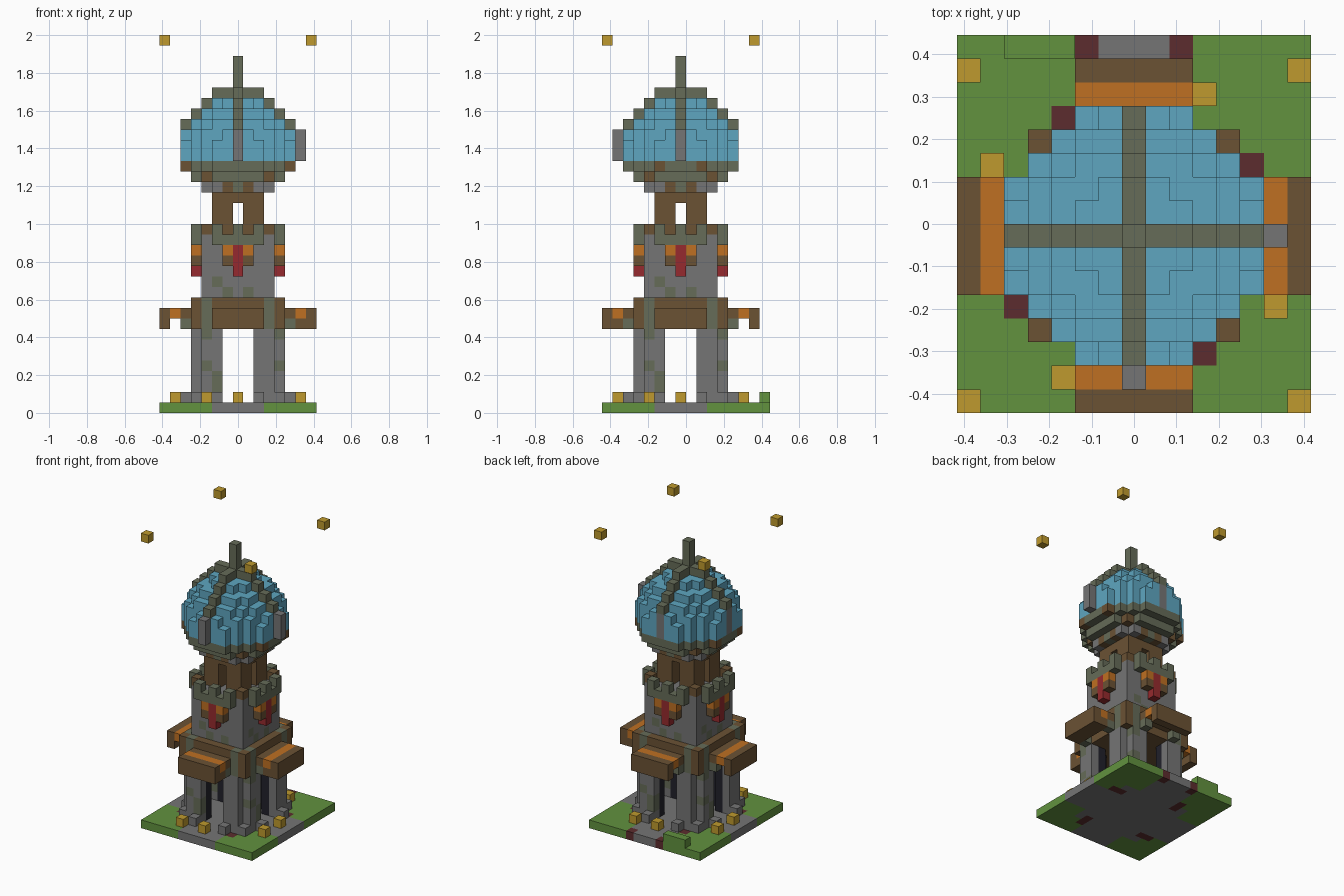
import bpy, bmesh
from mathutils import Vector

if "Cube" in bpy.data.objects:
    bpy.data.objects.remove(bpy.data.objects["Cube"])

UNIT = 1 / 18
PALETTE = {"grass": "62923F", "stone": "757575", "moss_stone": "666C58",
           "timber": "6B5234", "orange_wood": "BF7022", "banner_red": "962A2E",
           "dark_red": "5C2C2E", "gold": "BF9A2E", "sky_tile": "5EA6C0",
           "shadow": "20202A"}
NAMES = list(PALETTE)


def linear(value):
    c = value / 255
    return c / 12.92 if c < 0.04 else ((c + 0.055) / 1.055) ** 2.4


def make_material(name):
    rgb = [linear(b) for b in bytes.fromhex(PALETTE[name])]
    mat = bpy.data.materials.new(name)
    mat.use_nodes = True
    mat.diffuse_color = (*rgb, 1)
    shader = mat.node_tree.nodes["Principled BSDF"]
    shader.inputs["Base Color"].default_value = (*rgb, 1)
    shader.inputs["Roughness"].default_value = 0.9
    return mat


MATERIALS = [make_material(n) for n in NAMES]
grid = {}


def span(a):
    return range(a[0], a[1] + 1) if isinstance(a, tuple) else (a,)


def box(part, color, xs, ys, zs, turns=4):
    """Fill a block of cells, repeated by quarter turns about the tower axis."""
    for x in span(xs):
        for y in span(ys):
            for z in span(zs):
                p, q = x, y
                for _ in range(turns):
                    grid[p, q, z] = (part, color)
                    p, q = -q, p


def disc(part, color, limit, zs):
    for x in range(-7, 8):
        for y in range(-7, 8):
            if x * x + y * y <= limit:
                box(part, color, x, y, zs, 1)


# Ground with crossing paths
box("ground", "grass", (-7, 7), (-7, 8), 0, 1)
disc("ground", "stone", 32, 0)
box("ground", "stone", (-2, 2), (-7, -5), 0)
box("ground", "stone", (-1, 1), 8, 0, 1)
for x in (-2, 2):
    box("ground", "dark_red", x, 8, 0, 1)
box("ground", "dark_red", -3, 5, 0)
box("ground", "dark_red", -3, 4, 0)
box("hedge", "grass", (-5, -3), 8, 1, 1)

# Lanterns on the ground and floating above
for x in (-3, 0):
    box("ground_lantern", "gold", x, -6, 1)
box("floating_lantern", "gold", 7, 7, 35)

# Clustered corner pillars with footings
for x, y in ((4, 2), (4, 3), (3, 3), (3, 4), (2, 4)):
    box("pillar", "stone", x, y, (1, 7))
for x, y in ((2, 3), (3, 2)):
    box("pillar", "shadow", x, y, (1, 7))
for x, y in ((5, 2), (4, 4), (2, 5)):
    box("footing", "stone", x, y, 1)
box("pillar", "moss_stone", -2, -4, (2, 3))
for z in (4, 7):
    box("pillar", "moss_stone", 4, -3, z)

# Timber floor with mossy joints
box("floor_band", "timber", (-4, 4), (-4, 4), (8, 10), 1)
for x in (-3, 3):
    box("floor_band", "moss_stone", x, -4, (9, 10))
    box("floor_band", "moss_stone", 4, x, 8)

# Four balconies
box("balcony", "timber", (-2, 2), -5, 9)
box("balcony", "orange_wood", (-2, 2), -6, 9)
box("balcony", "timber", (-2, 2), -7, (8, 9))
box("balcony", "timber", (-2, 2), -6, 8, 2)
for x in (-2, 2):
    box("bracket", "moss_stone", x, -5, 8)

# Stone keep with moss patches
box("keep", "stone", (-3, 3), (-3, 3), (11, 16), 1)
for x, z in ((-2, 12), (-1, 11), (1, 11)):
    box("keep", "moss_stone", x, -3, z)

# Hanging banners and battlements
box("banner", "banner_red", 0, -4, (13, 15))
for x in (-1, 1):
    box("banner_frame", "timber", x, -4, 14)
    box("banner_frame", "orange_wood", x, -4, 15)
box("parapet", "moss_stone", (-2, 2), -4, 16)
for x in (-2, 0, 2):
    box("parapet", "moss_stone", x, -4, 17)
box("parapet", "timber", 3, 3, 17)

# Open belfry
box("belfry", "timber", (1, 2), (1, 2), (17, 19))
box("belfry", "timber", (-2, 2), (-2, 2), 20, 1)

# Flared eaves under the dome
disc("eaves", "timber", 13, 21)
disc("eaves", "timber", 20, 22)
disc("eaves", "moss_stone", 29, 23)
box("eaves", "moss_stone", 0, -3, (21, 22))
for x in (-2, 2):
    box("eaves", "stone", x, -3, 21)
    box("eaves", "moss_stone", 4, x, 22)
    for side in (-5, 5):
        box("eaves", "timber", side, x, 23, 1)
box("eaves", "moss_stone", (-1, 1), -4, 22)

# Tiled dome narrowing upward
for limit, zs in ((29, (24, 25)), (26, 26), (20, 27), (13, 28), (5, 29)):
    disc("dome", "sky_tile", limit, zs)

# Dome ribs, windows and spire
for step in range(4):
    box("rib", "moss_stone", 0, (step - 5, 0), 27 + step)
box("dome_window", "stone", 0, -5, (24, 26))
box("dome_window", "stone", 0, -6, (24, 26), 2)
box("spire", "moss_stone", 0, 0, (31, 33), 1)

# Turn each part's exposed cell sides into a mesh
AXES = [Vector(a) for a in ((1, 0, 0), (0, 1, 0), (0, 0, 1))]
for part in sorted({p for p, _ in grid.values()}):
    bm = bmesh.new()
    corners = {}

    def corner(point):
        key = tuple(round(c * 2) for c in point)
        if key not in corners:
            x, y, z = point
            corners[key] = bm.verts.new(
                (x * UNIT, (y - 0.5) * UNIT, (z + 0.5) * UNIT))
        return corners[key]

    for cell, (owner, color) in grid.items():
        if owner != part:
            continue
        for axis in range(3):
            for sign in (-1, 1):
                n = AXES[axis] * sign
                u = AXES[(axis + 1) % 3] / 2
                v = AXES[(axis + 2) % 3] / 2 * sign
                center = Vector(cell)
                if tuple(int(c) for c in center + n) in grid:
                    continue
                mid = center + n / 2
                face = bm.faces.new([corner(mid + d) for d in
                                     (-u - v, u - v, u + v, v - u)])
                face.material_index = NAMES.index(color)
    mesh = bpy.data.meshes.new(part)
    bm.to_mesh(mesh)
    bm.free()
    for mat in MATERIALS:
        mesh.materials.append(mat)
    bpy.context.collection.objects.link(bpy.data.objects.new(part, mesh))
